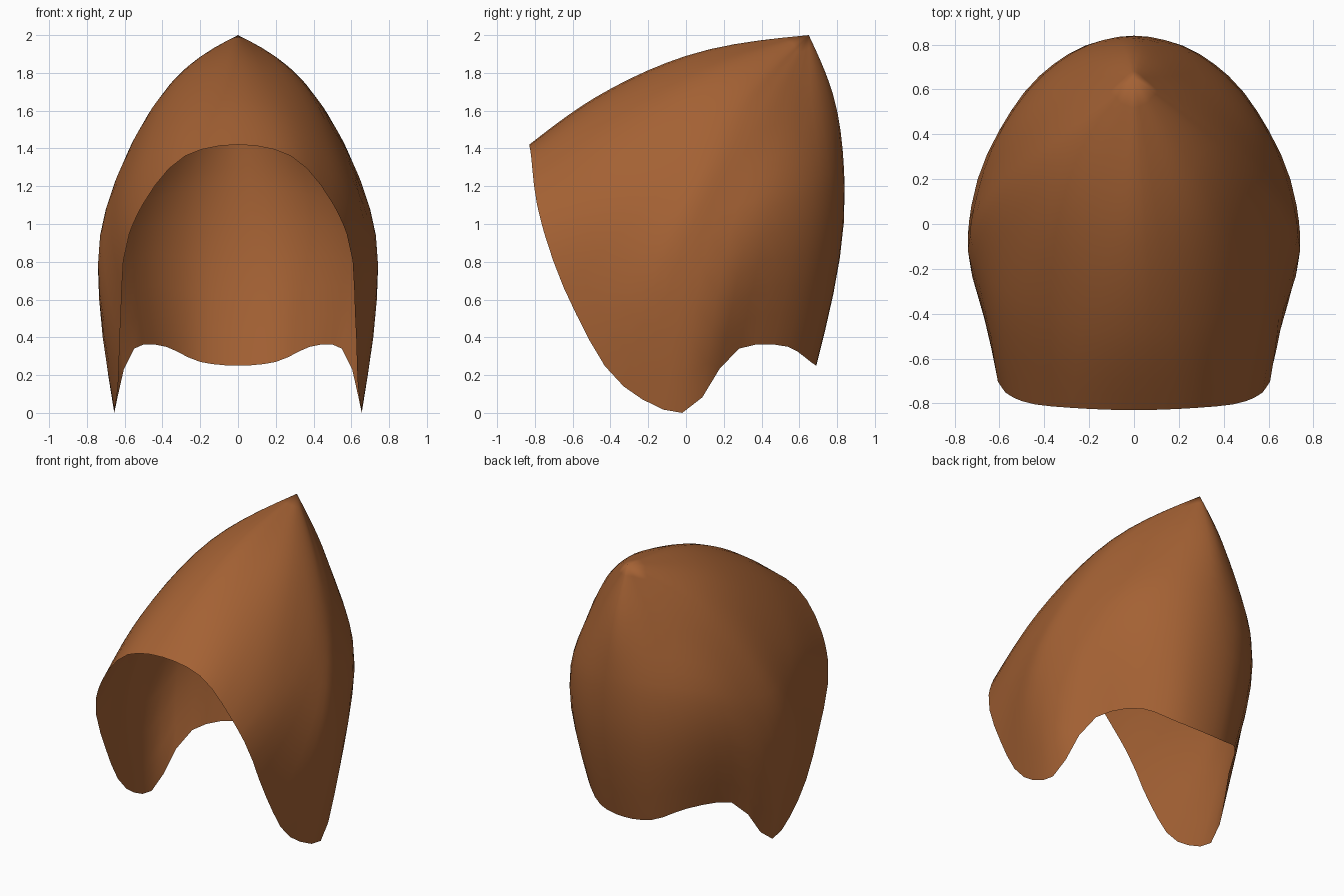
import bpy, bmesh
from mathutils import Vector as V

if "Cube" in bpy.data.objects:
    bpy.data.objects.remove(bpy.data.objects["Cube"])

# Meridians from the front ridge round to the back: upper point, belt point, rim point
KEYS = [
    ((0, 0, 1.89), (0, -.48, 1.67), (0, -.83, 1.42)),
    ((.15, .05, 1.86), (.24, -.46, 1.61), (.28, -.82, 1.36)),
    ((.29, .12, 1.80), (.46, -.36, 1.46), (.50, -.79, 1.11)),
    ((.36, .23, 1.74), (.61, -.27, 1.23), (.575, -.75, .95)),
    ((.42, .28, 1.65), (.69, -.17, 1.03), (.62, -.58, .52)),
    ((.46, .31, 1.56), (.73, -.05, .94), (.635, -.33, .14)),
    ((.46, .37, 1.51), (.70, .13, .95), (.655, -.02, 0)),
    ((.37, .51, 1.54), (.58, .44, 1.08), (.55, .28, .34)),
    ((.24, .63, 1.62), (.40, .67, 1.15), (.38, .54, .35)),
    ((.12, .73, 1.67), (.20, .80, 1.18), (.20, .66, .27)),
    ((0, .78, 1.68), (0, .84, 1.20), (0, .69, .25)),
]
APEX = V((0, .65, 2))


def spline(pts, steps, closed=False):
    """Smooth curve through pts, with tangents weighted by chord length."""
    n = len(pts)

    def chord(i):
        return max((pts[(i + 1) % n] - pts[i % n]).length, 1e-6)

    def slope(i):
        return (pts[(i + 1) % n] - pts[i % n]) / chord(i)

    def tangent(i):
        if not closed and i == 0:
            return slope(0) * 1.5 - tangent(1) * .5
        if not closed and i == n - 1:
            return slope(n - 2) * 1.5 - tangent(n - 2) * .5
        a, b = chord((i - 1) % n), chord(i)
        return (slope((i - 1) % n) * b + slope(i) * a) / (a + b)

    out = []
    for i in range(n if closed else n - 1):
        p, q, h = pts[i], pts[(i + 1) % n], chord(i)
        m0, m1 = tangent(i) * h, tangent((i + 1) % n) * h
        for s in range(steps):
            t = s / steps
            out.append(p * (2*t**3 - 3*t*t + 1) + m0 * (t**3 - 2*t*t + t)
                       + q * (3*t*t - 2*t**3) + m1 * (t**3 - t*t))
    if not closed:
        out.append(pts[-1].copy())
    return out


# Hood shell: meridians, mirrored across x, then joined by closed rings
half = [spline([APEX] + [V(p) for p in k], 5) for k in KEYS]
mirrored = [[V((-p.x, p.y, p.z)) for p in m] for m in half[-2:0:-1]]
meridians = half + mirrored
bm = bmesh.new()
tip = bm.verts.new(APEX)
rings = []
for row in range(1, len(half[0])):
    ring = spline([m[row] for m in meridians], 3, closed=True)
    rings.append([bm.verts.new((p.x, p.y, max(p.z, 0))) for p in ring])
count = len(rings[0])
for j in range(count):
    k = (j + 1) % count
    bm.faces.new((tip, rings[0][j], rings[0][k]))
    for a, b in zip(rings, rings[1:]):
        bm.faces.new((a[j], b[j], b[k], a[k]))
bm.normal_update()

mesh = bpy.data.meshes.new("hood_shell")
bm.to_mesh(mesh)
bm.free()
hood = bpy.data.objects.new("hood_shell", mesh)
bpy.context.collection.objects.link(hood)
for f in mesh.polygons:
    f.use_smooth = True

# Leather brown
mat = bpy.data.materials.new("leather_brown")
mat.diffuse_color = (.37, .12, .034, 1)
mat.use_nodes = True
mat.node_tree.nodes["Principled BSDF"].inputs["Base Color"].default_value = mat.diffuse_color
mesh.materials.append(mat)
